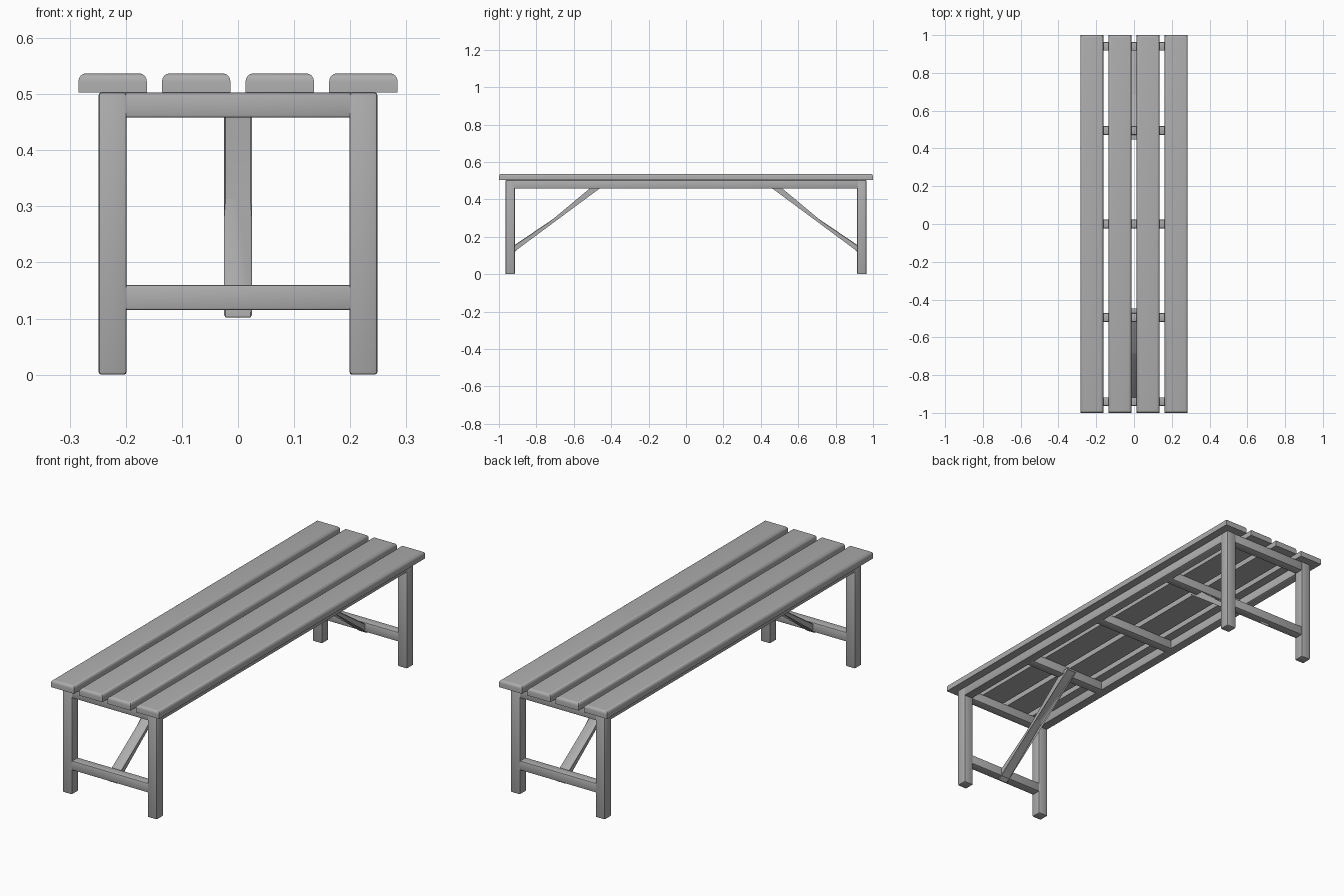
import bpy, bmesh
from mathutils import Vector

cube = bpy.data.objects.get("Cube")
if cube:
    bpy.data.objects.remove(cube, do_unlink=True)

wood = bpy.data.materials.new("grey wood")
wood.use_nodes = True
grey = (0.42, 0.42, 0.42, 1)
wood.diffuse_color = grey
wood.node_tree.nodes["Principled BSDF"].inputs["Base Color"].default_value = grey


def finish(name, bm, edges, radius, segments):
    """Round the chosen edges and turn the mesh into an object."""
    bmesh.ops.recalc_face_normals(bm, faces=bm.faces)
    bmesh.ops.bevel(bm, geom=edges, offset=radius, segments=segments,
                    profile=0.5, affect='EDGES')
    mesh = bpy.data.meshes.new(name)
    bm.to_mesh(mesh)
    bm.free()
    mesh.materials.append(wood)
    obj = bpy.data.objects.new(name, mesh)
    bpy.context.collection.objects.link(obj)
    bpy.ops.object.select_all(action='DESELECT')
    obj.select_set(True)
    bpy.context.view_layer.objects.active = obj
    bpy.ops.object.shade_smooth_by_angle(angle=0.7)


def beam(name, centre, size, radius=0.005, segments=2, top_only=False):
    """Box with rounded edges."""
    bm = bmesh.new()
    bmesh.ops.create_cube(bm, size=1)
    for v in bm.verts:
        v.co = Vector(centre) + v.co * Vector(size)
    edges = [e for e in bm.edges
             if not top_only or all(v.co.z > centre[2] for v in e.verts)]
    finish(name, bm, edges, radius, segments)


def brace(name, side):
    """Slanted strut from the low stretcher up to the cross rail."""
    bm = bmesh.new()
    profile = [(0.94, 0.14), (0.94, 0.10), (0.49, 0.478), (0.442, 0.478)]
    profile = [(0.94, 0.14), (0.94, 0.10), (0.49, 0.478 - 0.003), (0.445, 0.475)]
    face = bm.faces.new([bm.verts.new((-0.025, side * y, z)) for y, z in profile])
    out = bmesh.ops.extrude_face_region(bm, geom=[face])["geom"]
    moved = [g for g in out if isinstance(g, bmesh.types.BMVert)]
    bmesh.ops.translate(bm, verts=moved, vec=(0.05, 0, 0))
    finish(name, bm, bm.edges[:], 0.003, 1)


# Seat slats, rounded on top
for i in range(4):
    beam(f"seat_slat_{i + 1}", (-0.2235 + 0.149 * i, 0, 0.52),
         (0.122, 2, 0.034), 0.014, 4, True)

# Long side rails
for label, sx in (("left", 1), ("right", -1)):
    beam(f"{label}_side_rail", (sx * 0.225, 0, 0.4805), (0.046, 1.88, 0.045))

# Cross rails under the seat
for i, y in enumerate((-0.94, -0.495, 0, 0.495, 0.94)):
    beam(f"cross_rail_{i + 1}", (0, y, 0.4805), (0.44, 0.045, 0.045))

# Legs, low stretchers and braces at both ends
for end, sy in (("front", -1), ("back", 1)):
    for label, sx in (("left", 1), ("right", -1)):
        beam(f"{end}_{label}_leg", (sx * 0.2235, sy * 0.94, 0.2515),
             (0.05, 0.05, 0.503))
    beam(f"{end}_stretcher", (0, sy * 0.94, 0.1375), (0.42, 0.045, 0.045))
    brace(f"{end}_brace", sy)
